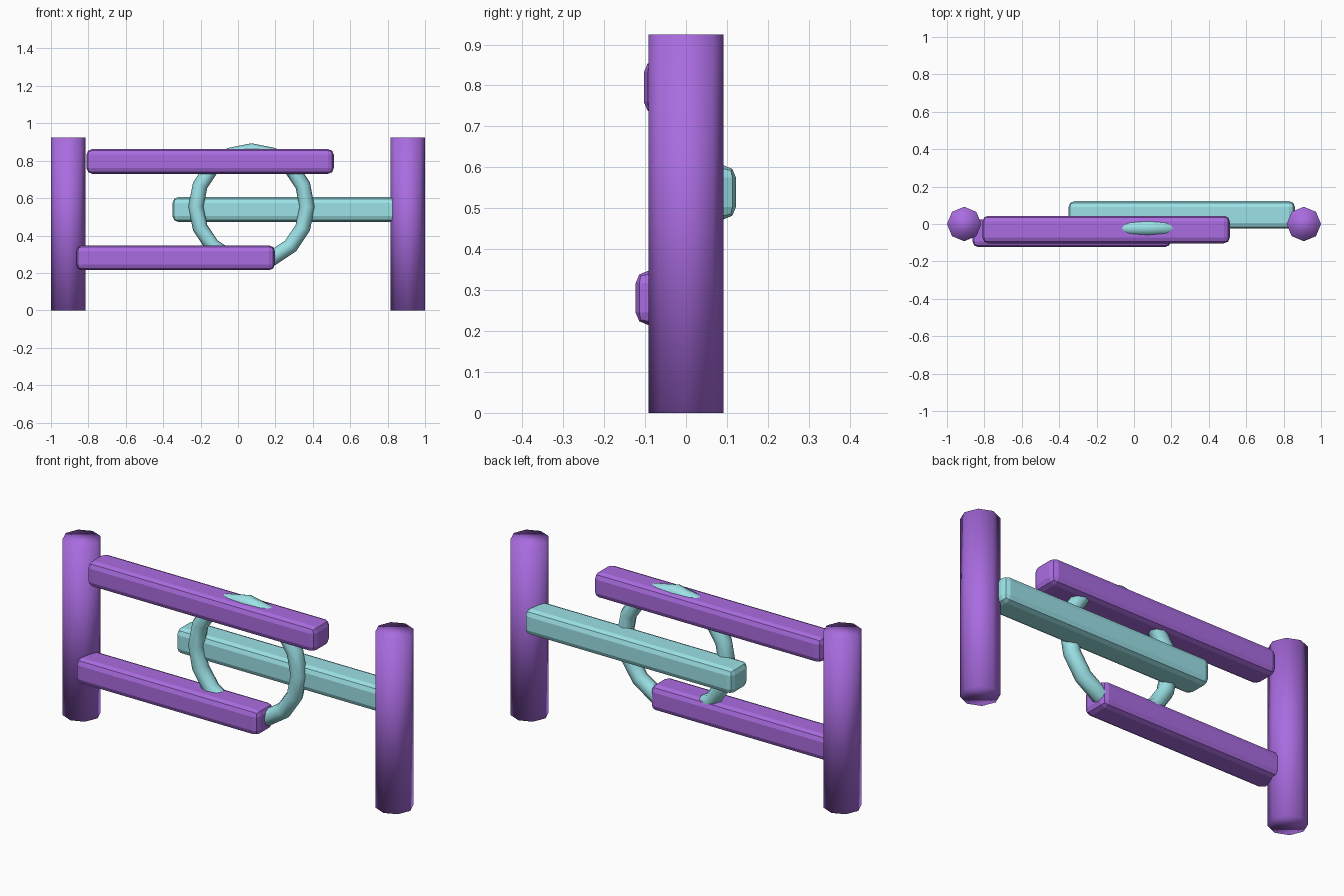
import bpy
from math import radians

if "Cube" in bpy.data.objects:
    bpy.data.objects.remove(bpy.data.objects["Cube"])


def material(name, color):
    m = bpy.data.materials.new(name)
    m.diffuse_color = (*color, 1)
    m.use_nodes = True
    m.node_tree.nodes["Principled BSDF"].inputs["Base Color"].default_value = m.diffuse_color
    return m


purple = material("purple_paint", (0.40, 0.15, 0.75))
cyan = material("cyan_paint", (0.33, 0.76, 0.80))


def finish(name, mat):
    ob = bpy.context.object
    ob.name = name
    ob.data.materials.append(mat)
    return ob


def bar(name, x, y, z, mat):
    """Box between the given (min, max) ranges with rounded edges."""
    bpy.ops.mesh.primitive_cube_add(size=1, location=[sum(r) / 2 for r in (x, y, z)])
    ob = finish(name, mat)
    ob.scale = [r[1] - r[0] for r in (x, y, z)]
    bpy.ops.object.transform_apply(location=False, rotation=False, scale=True)
    bevel = ob.modifiers.new("rounded_edges", 'BEVEL')
    bevel.width = 0.03
    bevel.segments = 2


# Eight-sided end posts
for side, sx in (("left", -1), ("right", 1)):
    bpy.ops.mesh.primitive_cylinder_add(vertices=8, radius=0.092, depth=0.924,
                                        location=(sx * 0.908, 0, 0.462))
    finish(side + "_post", purple)
    bpy.ops.object.shade_smooth()

# Horizontal rails, each held by one post
bar("upper_rail", (-0.81, 0.512), (-0.103, 0.044), (0.73, 0.862), purple)
bar("lower_rail", (-0.864, 0.197), (-0.123, 0.024), (0.215, 0.347), purple)
bar("middle_rail", (-0.35, 0.86), (-0.025, 0.122), (0.473, 0.605), cyan)

# Upright ring woven between the rails
bpy.ops.mesh.primitive_torus_add(major_segments=16, minor_segments=8,
                                 major_radius=0.297, minor_radius=0.041,
                                 location=(0.072, -0.022, 0.555),
                                 rotation=(radians(90), 0, 0))
finish("ring", cyan)
bpy.ops.object.shade_smooth()
